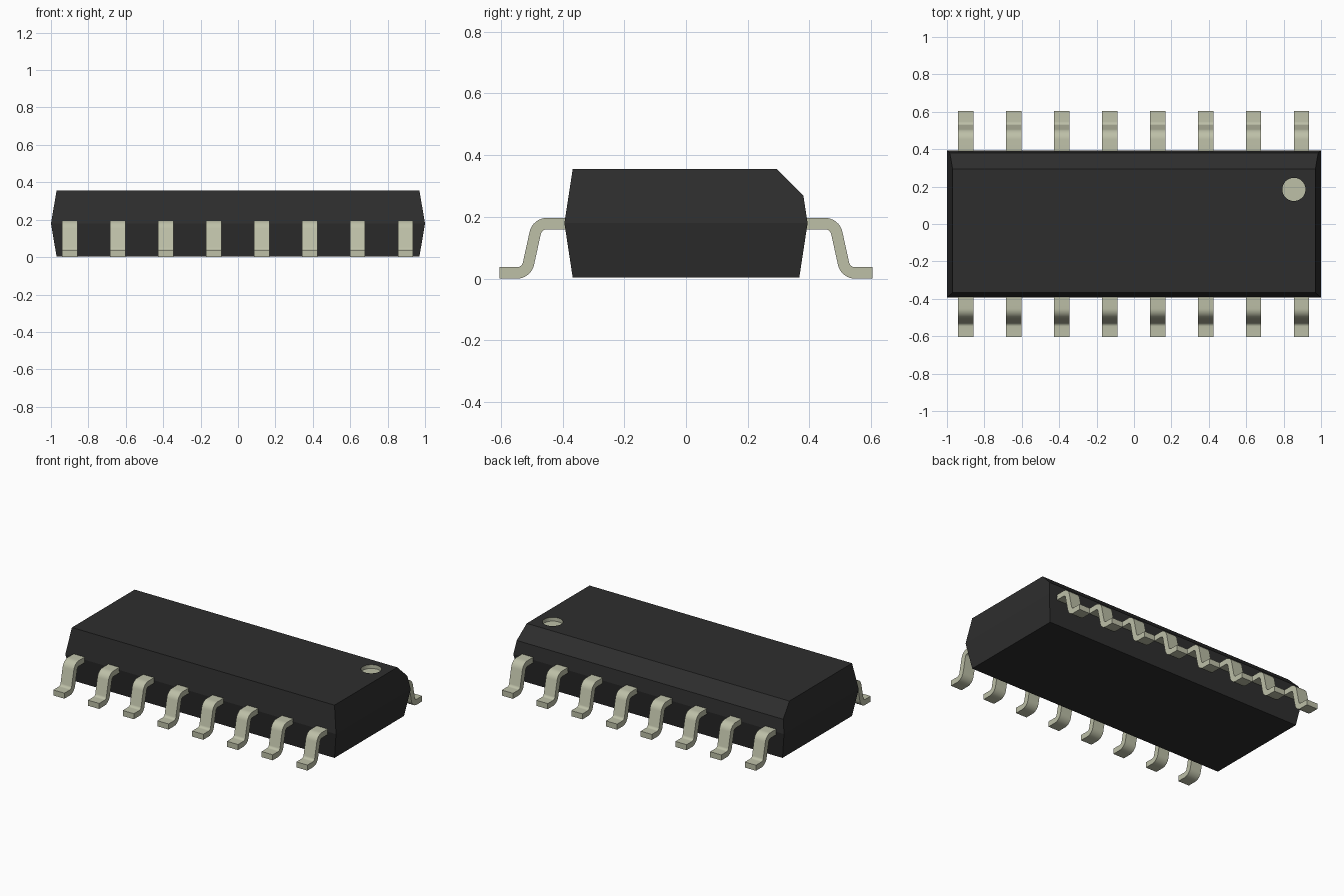
import bpy, bmesh
from math import radians, tan
from mathutils import Vector, Matrix

if "Cube" in bpy.data.objects:
    bpy.data.objects.remove(bpy.data.objects["Cube"], do_unlink=True)


def material(name, rgb):
    m = bpy.data.materials.new(name)
    m.use_nodes = True
    m.diffuse_color = (*rgb, 1)
    bsdf = next(n for n in m.node_tree.nodes if n.type == "BSDF_PRINCIPLED")
    bsdf.inputs["Base Color"].default_value = (*rgb, 1)
    return m


black = material("black_plastic", (0.027, 0.027, 0.027))
metal = material("pale_metal", (0.51, 0.525, 0.39))


def make_object(name, bm, mats):
    bmesh.ops.recalc_face_normals(bm, faces=bm.faces)
    mesh = bpy.data.meshes.new(name)
    bm.to_mesh(mesh)
    bm.free()
    for m in mats:
        mesh.materials.append(m)
    ob = bpy.data.objects.new(name, mesh)
    bpy.context.collection.objects.link(ob)
    return ob


def select_only(ob):
    bpy.ops.object.select_all(action="DESELECT")
    ob.select_set(True)
    bpy.context.view_layer.objects.active = ob


# Package body: widest at the parting line, tapering to top and bottom
TOP, PART = 0.355, 0.18
bm = bmesh.new()
rings = []
for hx, hy, z in ((0.97, 0.367, 0.003), (1, 0.394, PART), (0.97, 0.367, TOP)):
    rings.append([bm.verts.new((sx * hx, sy * hy, z))
                  for sx, sy in ((-1, -1), (1, -1), (1, 1), (-1, 1))])
for lower, upper in zip(rings, rings[1:]):
    for i in range(4):
        j = (i + 1) % 4
        bm.faces.new((lower[i], lower[j], upper[j], upper[i]))
bm.faces.new(rings[0])
bm.faces.new(rings[-1])

# Sloped bevel along the back top edge
cut = bmesh.ops.bisect_plane(bm, geom=bm.verts[:] + bm.edges[:] + bm.faces[:],
                             plane_co=(0, 0.295, TOP), plane_no=(0, 1, 1),
                             clear_outer=True)
rim = [e for e in cut["geom_cut"] if isinstance(e, bmesh.types.BMEdge)]
bmesh.ops.holes_fill(bm, edges=rim, sides=0)
body = make_object("package_body", bm, (black, metal))

# Round metal-coloured marker recess in the top
bm = bmesh.new()
bmesh.ops.create_cone(bm, cap_ends=True, segments=48, radius1=0.062, radius2=0.062,
                      depth=0.05, matrix=Matrix.Translation((0.855, 0.185, TOP)))
for f in bm.faces:
    f.material_index = 1
cutter = make_object("marker_cutter", bm, (black, metal))
cutter.hide_render = True
select_only(body)
mod = body.modifiers.new("marker_recess", "BOOLEAN")
mod.object, mod.operation, mod.solver = cutter, "DIFFERENCE", "EXACT"
bpy.ops.object.modifier_apply(modifier=mod.name)
bpy.data.objects.remove(cutter, do_unlink=True)

# Gull-wing lead: centre line (y, z) with two rounded bends
HALF, RADIUS, WIDTH, STEPS = 0.0185, 0.038, 0.082, 8
path = [Vector(p) for p in ((0.36, 0.178), (0.482, 0.178), (0.517, 0.0185), (0.605, 0.0185))]


def rounded(points):
    """Points and sideways directions along a path with circular bends."""
    out = [(points[0], (points[1] - points[0]).normalized().orthogonal())]
    for a, b, c in zip(points, points[1:], points[2:]):
        d0, d1 = (b - a).normalized(), (c - b).normalized()
        turn = d0.angle_signed(d1)
        start = b - d0 * RADIUS * tan(abs(turn) / 2)
        n0, n1 = d0.orthogonal(), d1.orthogonal()
        side = 1 if d0.x * d1.y - d0.y * d1.x > 0 else -1
        centre = start + n0 * RADIUS * side
        for k in range(STEPS + 1):
            n = n0.slerp(n1, k / STEPS)
            out.append((centre - n * RADIUS * side, n))
    out.append((points[-1], (points[-1] - points[-2]).normalized().orthogonal()))
    return out


def lead_mesh():
    bm = bmesh.new()
    sections = []
    for p, n in rounded(path):
        upper, lower = p + n * HALF, p - n * HALF
        sections.append([bm.verts.new((x * WIDTH / 2, q.x, q.y))
                         for x, q in ((-1, lower), (1, lower), (1, upper), (-1, upper))])
    for a, b in zip(sections, sections[1:]):
        for i in range(4):
            j = (i + 1) % 4
            bm.faces.new((a[i], a[j], b[j], b[i]))
    bm.faces.new(sections[0])
    bm.faces.new(sections[-1])
    return bm


# Eight leads on each long side
for side, name in ((1, "back_lead"), (-1, "front_lead")):
    for i in range(8):
        bm = lead_mesh()
        x = (i - 3.5) * 0.2565 - 0.002
        bmesh.ops.transform(bm, verts=bm.verts,
                            matrix=Matrix.Translation((x, 0, 0)) @ Matrix.Diagonal((1, side, 1, 1)))
        lead = make_object(f"{name}_{i + 1}", bm, (metal,))
        select_only(lead)
        bpy.ops.object.shade_smooth_by_angle(angle=radians(30))
